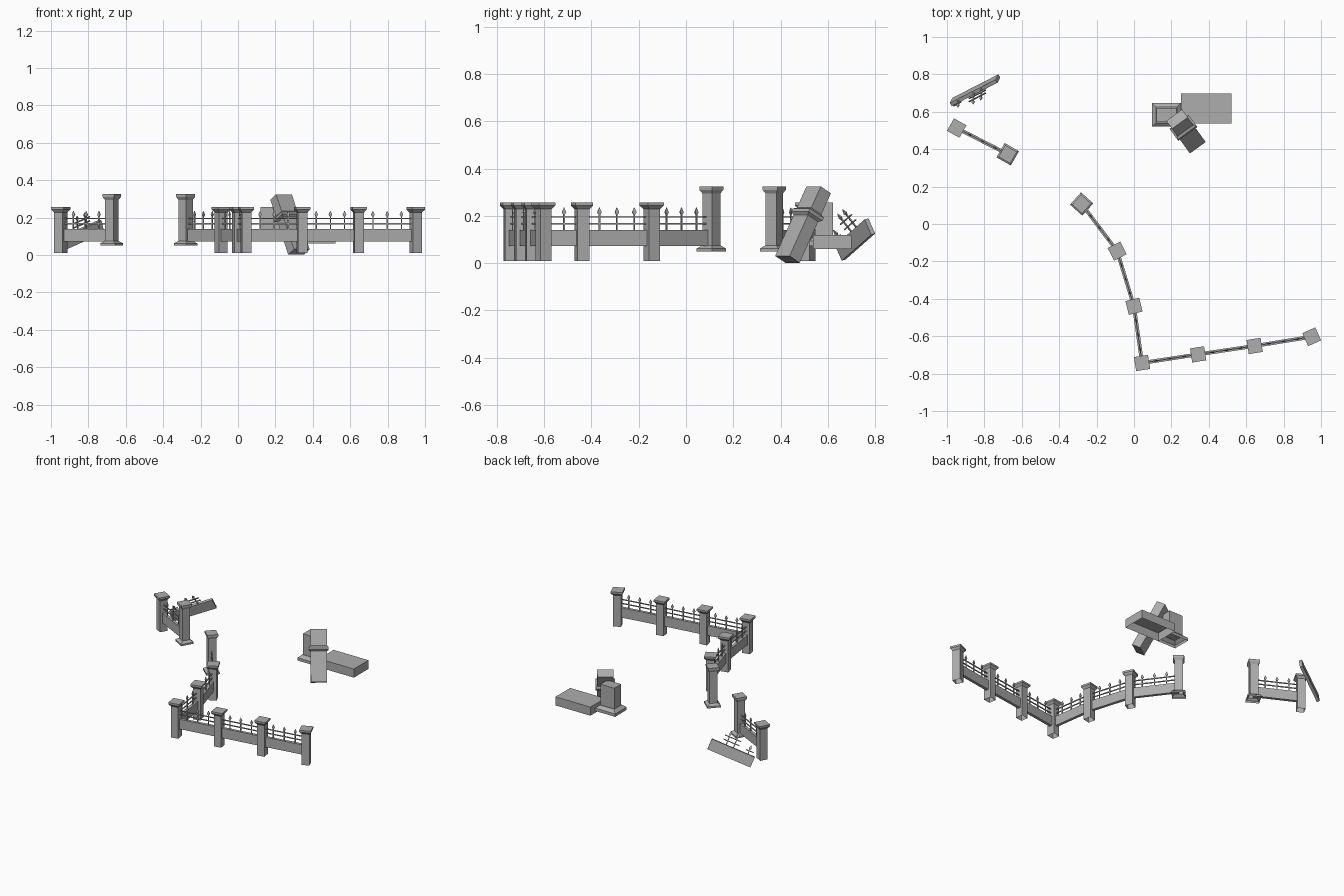
import bpy
import bmesh
from math import radians, atan2
from mathutils import Matrix, Vector

cube = bpy.data.objects.get("Cube")
if cube:
    bpy.data.objects.remove(cube, do_unlink=True)

stone = bpy.data.materials.new("weathered grey stone")
stone.use_nodes = True
GREY = (0.42, 0.42, 0.42, 1)
stone.diffuse_color = GREY
stone.node_tree.nodes["Principled BSDF"].inputs["Base Color"].default_value = GREY


def loft(name, rings, matrix=Matrix(), open_bottom=False):
    """Stack of rectangles, each given as (height, half width, half depth)."""
    bm = bmesh.new()
    loops = []
    for z, hx, hy in rings:
        corners = [(-hx, -hy), (hx, -hy), (hx, hy), (-hx, hy)]
        loops.append([bm.verts.new((x, y, z)) for x, y in corners])
    for low, high in zip(loops, loops[1:]):
        for i in range(4):
            j = (i + 1) % 4
            bm.faces.new((low[i], low[j], high[j], high[i]))
    bm.faces.new(loops[-1])
    if not open_bottom:
        bm.faces.new(loops[0][::-1])
    mesh = bpy.data.meshes.new(name)
    bm.to_mesh(mesh)
    bm.free()
    mesh.materials.append(stone)
    obj = bpy.data.objects.new(name, mesh)
    obj.matrix_world = matrix
    bpy.context.collection.objects.link(obj)
    return obj


def square(*rings):
    return [(z, h, h) for z, h in rings]


def frame(x_axis, z_axis, origin):
    """Matrix with the given perpendicular x and z axes."""
    x, z = Vector(x_axis).normalized(), Vector(z_axis).normalized()
    rot = Matrix((x, z.cross(x), z)).transposed().to_4x4()
    return Matrix.Translation(origin) @ rot


def spike(name, x, base, tip, matrix):
    loft(name, [(base, .003, .003), (tip - .03, .003, .003),
                (tip - .02, .009, .004), (tip, .001, .001)],
         matrix @ Matrix.Translation((x, 0, 0)))


def rail(name, x0, x1, z, matrix):
    loft(name, [(z - .003, (x1 - x0) / 2, .003), (z + .003, (x1 - x0) / 2, .003)],
         matrix @ Matrix.Translation(((x0 + x1) / 2, 0, 0)))


# Fence posts: x, y, turn in degrees, tall gate post or not
POSTS = [(.95, -.603, 24, False), (.645, -.652, 9, False),
         (.343, -.697, 9, False), (.043, -.743, 9, False),
         (0, -.44, 14, False), (-.09, -.145, 27, False),
         (-.28, .107, -42, True),
         (-.675, .373, -30, True), (-.948, .513, -29, False)]
SHORT = square((.01, .026), (.228, .026), (.243, .038), (.256, .038))
TALL = square((.05, .044), (.062, .044), (.075, .027), (.295, .027),
              (.31, .036), (.325, .036))
for x, y, turn, tall in POSTS:
    place = Matrix.Translation((x, y, 0)) @ Matrix.Rotation(radians(turn), 4, 'Z')
    loft("gate_post" if tall else "fence_post", TALL if tall else SHORT, place, True)

# Low walls with railings between neighbouring posts, leaving the gate gap
for a, b in zip(POSTS, POSTS[1:]):
    if a[3] and b[3]:
        continue
    start, end = Vector((*a[:2], 0)), Vector((*b[:2], 0))
    run = end - start
    half = run.length / 2
    place = Matrix.Translation((start + end) / 2) @ \
        Matrix.Rotation(atan2(run.y, run.x), 4, 'Z')
    loft("fence_wall", [(.072, half, .01), (.14, half, .01)], place)
    for z in (.167, .195):
        rail("fence_rail", -half, half, z, place)
    for step in (-.5, 0, .5):
        spike("fence_spike", half * step, .13, .235, place)

# Fallen wall panel: low at one end, leaning, with bent broken railings
along = Vector((.245, .125, .11)).normalized()
side = Vector((along.y, -along.x, 0)).normalized()
upright = side.cross(along)
if upright.z < 0:
    upright.negate()


def leaning(angle, origin):
    s, c = Vector((0, 1)) @ Matrix.Rotation(radians(-angle), 2)
    if s < 0:
        s = -s
    return frame(along, upright * c + side * s, origin)


panel_centre = Vector((-.85, .715, .1))
panel = leaning(15, panel_centre)
loft("fallen_wall", [(-.036, .148, .01), (.036, .148, .01)], panel)
bent = leaning(32, panel @ Vector((0, 0, .033)))
for x, tip in ((-.1, .06), (0, .1), (.05, .1)):
    spike("bent_spike", x, 0, tip, bent)
for z in (.03, .058):
    rail("broken_rail", -.03, .08, z, bent)
rail("broken_rail_stub", -.13, -.08, .025, bent)

# Grave slab
loft("grave_slab", [(.06, .135, .081), (.12, .135, .081)],
     Matrix.Translation((.385, .618, 0)), True)

# Headstone stump on a sloped plinth
plinth = Matrix.Translation((.173, .583, 0))
loft("headstone_plinth", [(.073, .077, .063), (.093, .077, .063),
                          (.112, .056, .042)], plinth, True)
loft("headstone_stump", [(.11, .053, .038), (.257, .053, .038)], plinth)

# Toppled pillar with a collar, leaning on the headstone
tilt = radians(29)
across = Vector((.81, .586, 0)).normalized()
axis = Matrix.Rotation(-tilt, 3, across) @ Vector((0, 0, 1))
if axis.y < 0:
    axis = Matrix.Rotation(tilt, 3, across) @ Vector((0, 0, 1))
pillar = frame(across, axis, (.278, .495, .163))
loft("toppled_pillar", [(-.168, .052, .03), (.168, .052, .03)], pillar)
loft("pillar_collar", [(.03, .052, .03), (.04, .063, .041),
                       (.055, .063, .041), (.065, .052, .03)], pillar)
